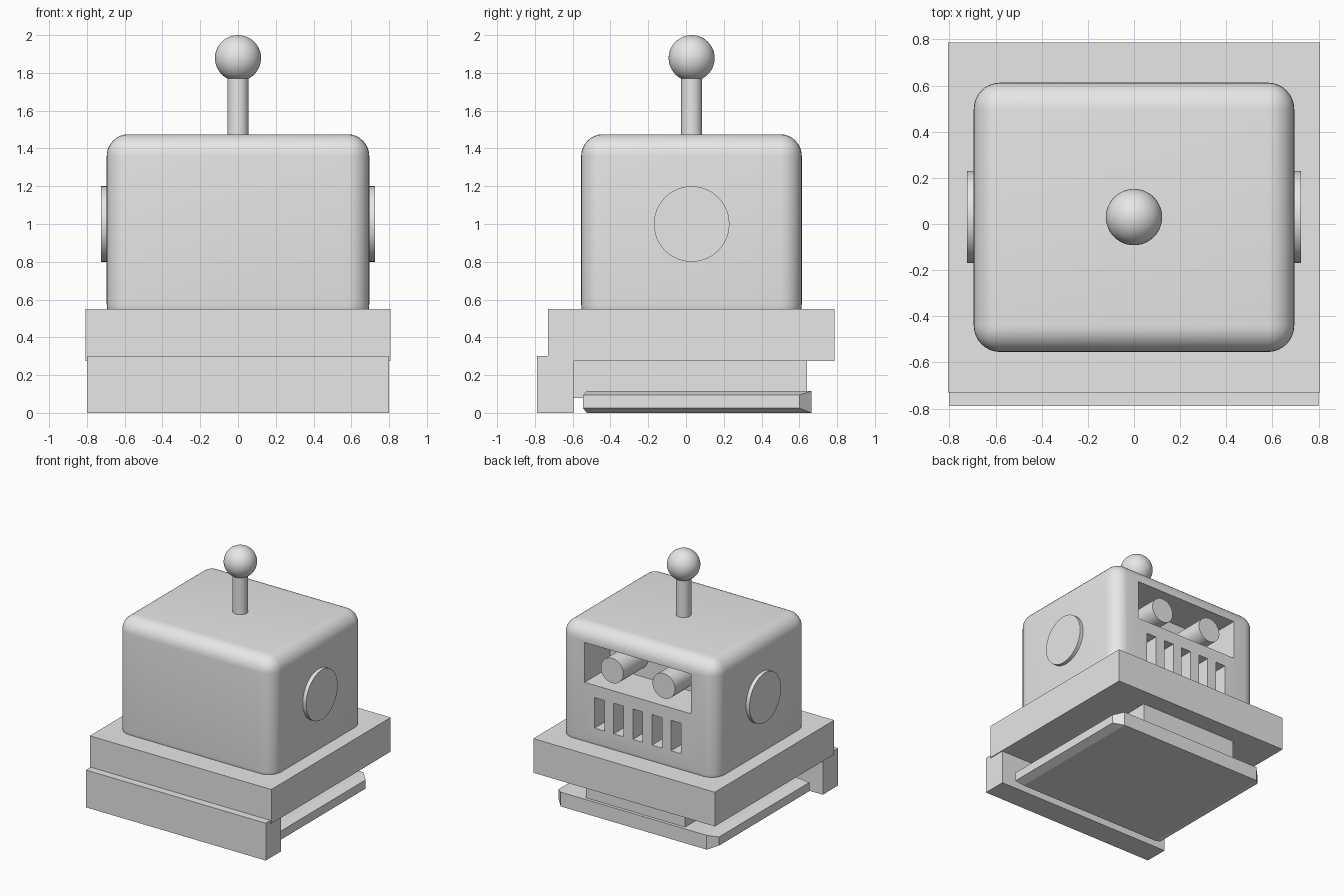
import bpy, bmesh, math
from mathutils import Vector

if "Cube" in bpy.data.objects:
    bpy.data.objects.remove(bpy.data.objects["Cube"], do_unlink=True)

GREY = (0.8, 0.8, 0.8, 1.0)
grey = bpy.data.materials.new("light grey")
grey.use_nodes = True
grey.diffuse_color = GREY
grey.node_tree.nodes["Principled BSDF"].inputs["Base Color"].default_value = GREY

MID_Y = 0.03   # head, ears and antenna share this depth
BACK = 0.613   # back plane of the head


def finish(name):
    ob = bpy.context.object
    ob.name = name
    ob.data.materials.clear()
    ob.data.materials.append(grey)
    return ob


def box(name, x, y, z):
    """Box from (min, max) pairs."""
    bpy.ops.mesh.primitive_cube_add(size=1, location=[sum(p) / 2 for p in (x, y, z)])
    ob = finish(name)
    ob.scale = [p[1] - p[0] for p in (x, y, z)]
    bpy.ops.object.transform_apply(location=False, rotation=False, scale=True)
    return ob


def rod(name, radius, start, end):
    """Smooth round rod between two points."""
    a, b = Vector(start), Vector(end)
    bpy.ops.mesh.primitive_cylinder_add(vertices=48, radius=radius, depth=(b - a).length,
                                        location=(a + b) / 2,
                                        rotation=(b - a).to_track_quat('Z', 'Y').to_euler())
    bpy.ops.object.shade_smooth_by_angle(angle=math.radians(35))
    return finish(name)


# Base: wide slab, front bumper and the narrow block underneath
box("base_slab", (-0.807, 0.807), (-0.73, 0.787), (0.275, 0.55))
box("front_bumper", (-0.8, 0.8), (-0.79, -0.595), (0, 0.3))
box("lower_block", (-0.44, 0.44), (-0.6, 0.64), (0.08, 0.28))

# Foot plate with chamfered sides
bm = bmesh.new()
for side in (-1, 1):
    for x, ys, zs in ((0.65, (-0.525, 0.665), (0, 0.115)),
                      (0.715, (-0.545, 0.6), (0.025, 0.095))):
        for y in ys:
            for z in zs:
                bm.verts.new((side * x, y, z))
bmesh.ops.convex_hull(bm, input=bm.verts)
bmesh.ops.dissolve_limit(bm, angle_limit=0.01, verts=bm.verts, edges=bm.edges)
bmesh.ops.recalc_face_normals(bm, faces=bm.faces)
mesh = bpy.data.meshes.new("foot_plate")
bm.to_mesh(mesh)
bm.free()
mesh.materials.append(grey)
bpy.context.collection.objects.link(bpy.data.objects.new("foot_plate", mesh))

# Head: rounded box
head = box("head", (-0.695, 0.695), (-0.555, BACK), (0.46, 1.475))
bevel = head.modifiers.new("rounding", 'BEVEL')
bevel.width = 0.115
bevel.segments = 8
bpy.ops.object.modifier_apply(modifier=bevel.name)

# Eye recess and five mouth slots cut into the back of the head
cutters = [box("eye_cutter", (-0.472, 0.472), (BACK - 0.32, 0.8), (1.025, 1.345))]
for i in range(-2, 3):
    x = i * 0.17
    cutters.append(box("slot_cutter", (x - 0.044, x + 0.044), (BACK - 0.25, 0.8), (0.68, 0.925)))
bpy.context.view_layer.objects.active = head
for cutter in cutters:
    cutter.hide_render = True
    cut = head.modifiers.new("cut", 'BOOLEAN')
    cut.operation = 'DIFFERENCE'
    cut.solver = 'EXACT'
    cut.object = cutter
    bpy.ops.object.modifier_apply(modifier=cut.name)
    bpy.data.objects.remove(cutter, do_unlink=True)
bpy.ops.object.select_all(action='DESELECT')
head.select_set(True)
bpy.context.view_layer.objects.active = head
bpy.ops.object.shade_smooth_by_angle(angle=math.radians(30))

# Eyes and ears, one per side
for side, label in ((1, "left"), (-1, "right")):
    rod(label + "_eye", 0.1, (side * 0.23, 0.25, 1.183), (side * 0.23, BACK - 0.002, 1.183))
    rod(label + "_ear", 0.2, (side * 0.65, MID_Y, 1.0), (side * 0.725, MID_Y, 1.0))

# Antenna
rod("antenna_stalk", 0.056, (0, MID_Y, 1.4), (0, MID_Y, 1.82))
bpy.ops.mesh.primitive_uv_sphere_add(segments=48, ring_count=24, radius=0.122,
                                     location=(0, MID_Y, 1.878))
bpy.ops.object.shade_smooth()
finish("antenna_ball")
